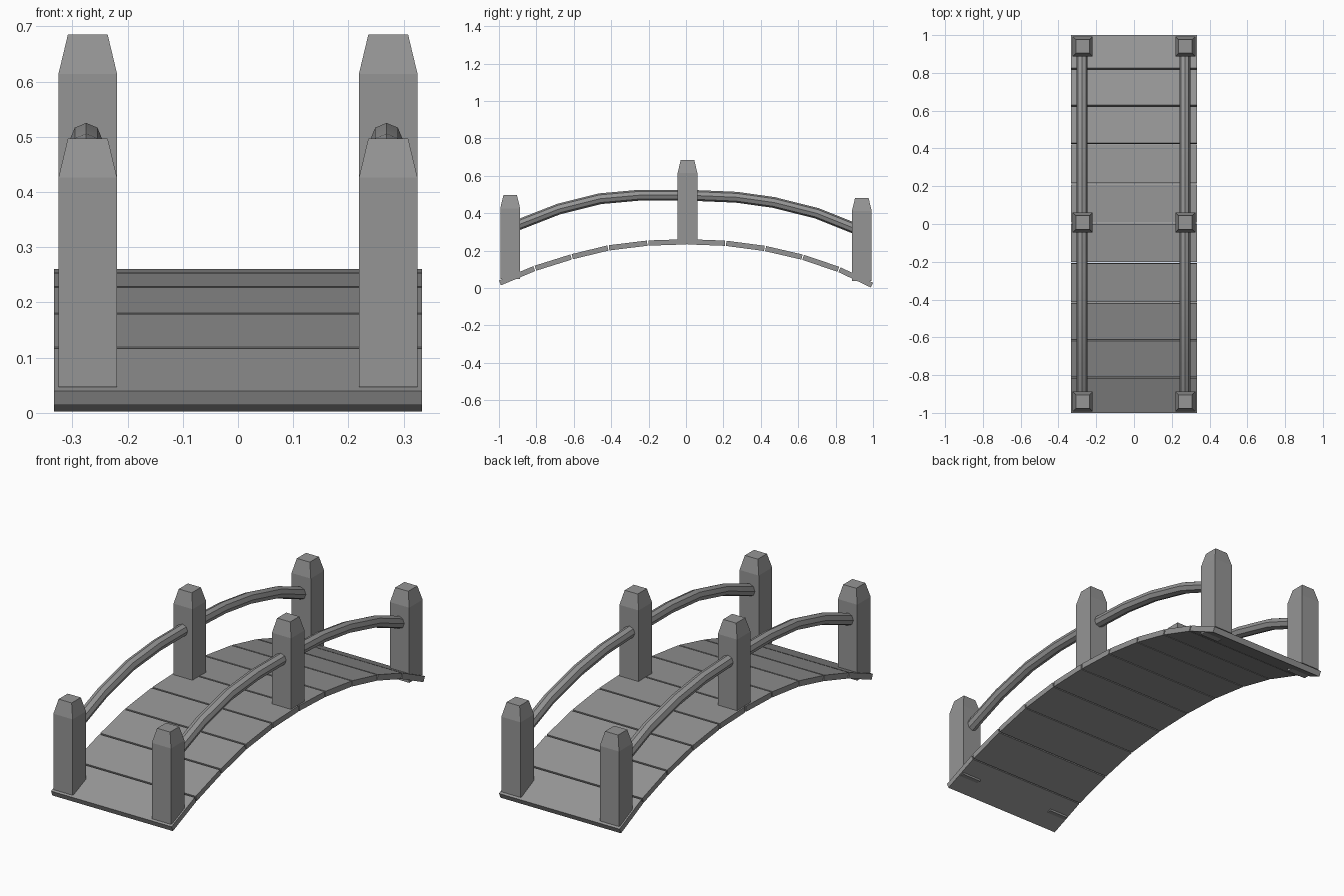
import bpy, bmesh
from mathutils import Vector

cube = bpy.data.objects.get("Cube")
if cube:
    bpy.data.objects.remove(cube, do_unlink=True)

grey = bpy.data.materials.new("weathered grey")
grey.use_nodes = True
colour = (0.3, 0.3, 0.3, 1)
grey.diffuse_color = colour
grey.node_tree.nodes["Principled BSDF"].inputs["Base Color"].default_value = colour


def add_object(name, bm):
    bmesh.ops.recalc_face_normals(bm, faces=bm.faces)
    mesh = bpy.data.meshes.new(name)
    bm.to_mesh(mesh)
    bm.free()
    mesh.materials.append(grey)
    obj = bpy.data.objects.new(name, mesh)
    bpy.context.collection.objects.link(obj)
    return obj


def loft(name, rings):
    """Closed skin through a list of point rings."""
    bm = bmesh.new()
    loops = [[bm.verts.new(p) for p in ring] for ring in rings]
    n = len(loops[0])
    for a, b in zip(loops, loops[1:]):
        for i in range(n):
            j = (i + 1) % n
            bm.faces.new((a[i], a[j], b[j], b[i]))
    bm.faces.new(loops[0])
    bm.faces.new(loops[-1])
    return add_object(name, bm)


# Arched deck: one slab per stretch of the arch, with narrow gaps between
WIDTH, THICK, GAP = 0.333, 0.028, 0.008
arch = [(-1.0, 0.04), (-0.813, 0.118), (-0.615, 0.18), (-0.417, 0.228),
        (-0.205, 0.254), (0.005, 0.261), (0.213, 0.253), (0.425, 0.225),
        (0.627, 0.178), (0.823, 0.112), (1.0, 0.028)]
for i, (p, q) in enumerate(zip(arch, arch[1:])):
    a, b = Vector((0, *p)), Vector((0, *q))
    along = (b - a).normalized()
    down = Vector((0, along.z, -along.y)) * THICK
    a += along * (GAP / 2 if i else 0)
    b -= along * (GAP / 2 if i < len(arch) - 2 else 0)
    section = [a, b, b + down, a + down]
    loft(f"deck_plank_{i + 1}",
         [[v + Vector((x, 0, 0)) for v in section] for x in (-WIDTH, WIDTH)])


# Square posts with tapered heads
def post(name, x, y, bottom, top):
    rings = [[(x + sx * r, y + sy * r, z)
              for sx, sy in ((-1, -1), (1, -1), (1, 1), (-1, 1))]
             for r, z in ((0.053, bottom), (0.053, top - 0.071), (0.036, top))]
    loft(name, rings)


# Bent round handrails running through the posts
rail_path = [(-0.94, 0.32), (-0.885, 0.342), (-0.68, 0.422), (-0.46, 0.477),
             (-0.25, 0.496), (0.01, 0.496), (0.27, 0.485), (0.47, 0.457),
             (0.7, 0.399), (0.885, 0.325), (0.94, 0.302)]


def rail(name, x):
    curve = bpy.data.curves.new(name, "CURVE")
    curve.dimensions = "3D"
    curve.bevel_depth = 0.029
    curve.bevel_resolution = 2
    curve.use_fill_caps = True
    spline = curve.splines.new("POLY")
    spline.points.add(len(rail_path) - 1)
    for point, (y, z) in zip(spline.points, rail_path):
        point.co = (x, y, z, 1)
    curve.materials.append(grey)
    obj = bpy.data.objects.new(name, curve)
    bpy.context.collection.objects.link(obj)
    bpy.ops.object.select_all(action="DESELECT")
    obj.select_set(True)
    bpy.context.view_layer.objects.active = obj
    bpy.ops.object.convert(target="MESH")
    bpy.ops.object.shade_smooth_by_angle()


for side, x in (("left", 0.272), ("right", -0.272)):
    post(f"front_post_{side}", x, -0.94, 0.047, 0.497)
    post(f"middle_post_{side}", x, 0.008, 0.236, 0.685)
    post(f"back_post_{side}", x, 0.94, 0.036, 0.482)
    rail(f"handrail_{side}", x - 0.003)
